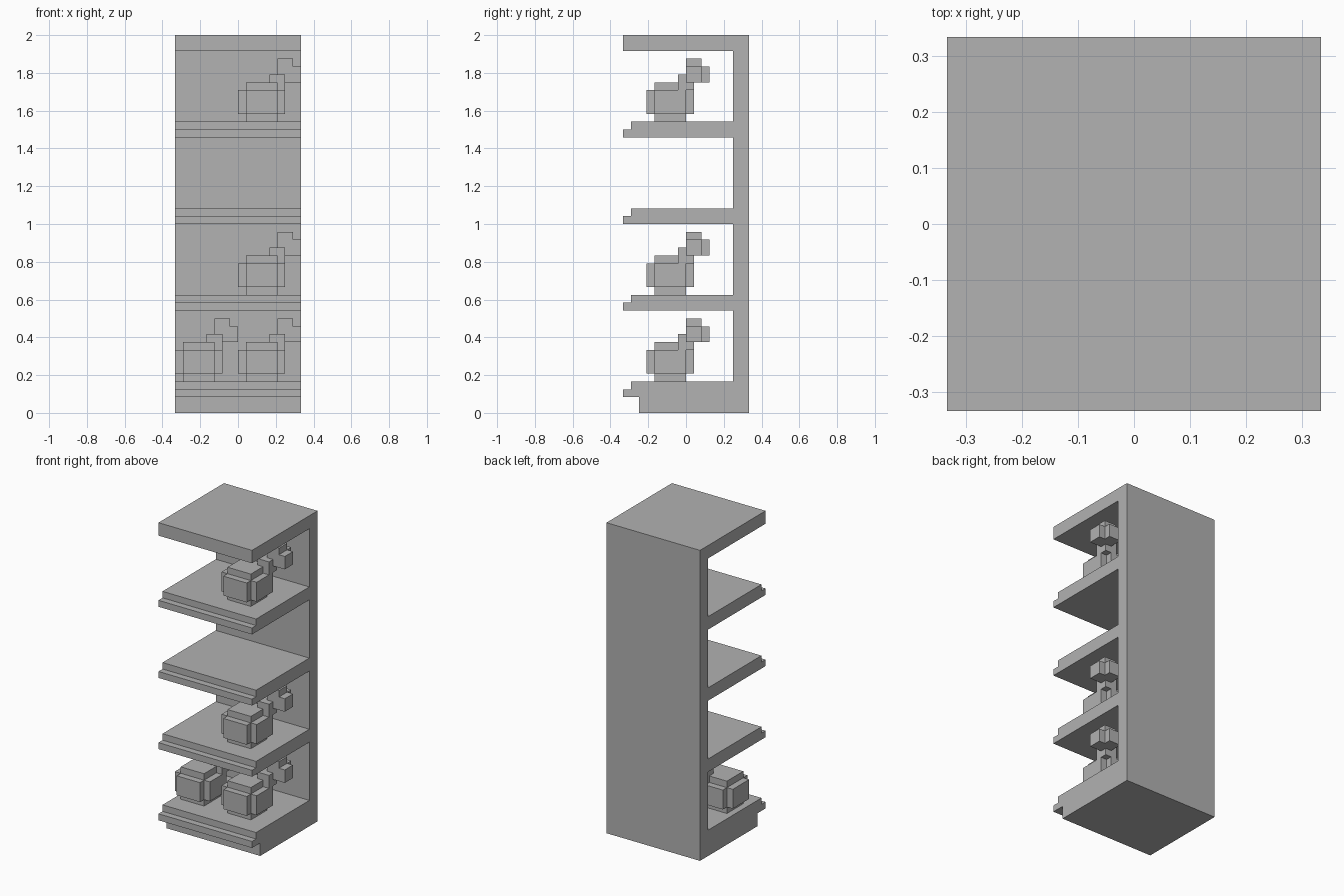
import bpy, bmesh
from mathutils import Vector

if "Cube" in bpy.data.objects:
    bpy.data.objects.remove(bpy.data.objects["Cube"])

U = 2 / 48  # grid step: everything sits on a 16 x 16 x 48 block grid

grey = bpy.data.materials.new("light_grey")
grey.use_nodes = True
colour = (0.445, 0.445, 0.445, 1)
grey.diffuse_color = colour
grey.node_tree.nodes["Principled BSDF"].inputs["Base Color"].default_value = colour


def finish(name, bm, offset=(0, 0, 0)):
    bmesh.ops.remove_doubles(bm, verts=bm.verts, dist=0.01)
    bmesh.ops.dissolve_limit(bm, angle_limit=0.01, verts=bm.verts, edges=bm.edges)
    bmesh.ops.recalc_face_normals(bm, faces=bm.faces)
    for v in bm.verts:
        v.co = (v.co + Vector(offset)) * U
    mesh = bpy.data.meshes.new(name)
    bm.to_mesh(mesh)
    bm.free()
    mesh.materials.append(grey)
    obj = bpy.data.objects.new(name, mesh)
    bpy.context.collection.objects.link(obj)
    return obj


def block_shape(name, boxes, offset):
    """Union of grid boxes, keeping only the outer skin."""
    cells = {(x, y, z) for (x0, x1, y0, y1, z0, z1) in boxes
             for x in range(x0, x1) for y in range(y0, y1) for z in range(z0, z1)}
    bm = bmesh.new()
    for cell in cells:
        for axis in range(3):
            for side in (0, 1):
                near = list(cell)
                near[axis] += 2 * side - 1
                if tuple(near) in cells:
                    continue
                a, b = [i for i in range(3) if i != axis]
                corners = []
                for da, db in ((0, 0), (1, 0), (1, 1), (0, 1)):
                    p = list(cell)
                    p[axis] += side
                    p[a] += da
                    p[b] += db
                    corners.append(bm.verts.new(p))
                bm.faces.new(corners)
    return finish(name, bm, offset)


# Shelf unit: one side outline (y, z), extruded across the width
outline = [(8, 0), (8, 48), (-8, 48), (-8, 46), (6, 46)]
for base in (35, 24, 13):
    outline += [(6, base + 2), (-7, base + 2), (-7, base + 1),
                (-8, base + 1), (-8, base), (6, base)]
outline += [(6, 4), (-7, 4), (-7, 3), (-8, 3), (-8, 2), (-6, 2), (-6, 0)]

bm = bmesh.new()
side = bm.faces.new([bm.verts.new((-8, y, z)) for y, z in outline])
grown = bmesh.ops.extrude_face_region(bm, geom=[side], use_keep_orig=True)
for v in grown["geom"]:
    if isinstance(v, bmesh.types.BMVert):
        v.co.x = 8
finish("shelf_unit", bm)

# Round blocky ornament with a neck and a knob leaning to the back
ornament = [
    (1, 5, -4, 0, 0, 5),   # body core
    (0, 6, -4, 0, 1, 4),   # body side bulges
    (1, 5, -5, 1, 1, 4),   # body front and back bulges
    (4, 6, -1, 1, 4, 6),   # neck
    (5, 7, 0, 2, 5, 8),    # knob core
    (7, 8, 0, 2, 5, 7),    # knob side bulge
    (5, 7, 2, 3, 5, 7),    # knob back bulge
]
for name, x, z in (("top_ornament", 0, 37), ("middle_ornament", 0, 15),
                   ("lower_left_ornament", 0, 4), ("lower_right_ornament", -8, 4)):
    block_shape(name, ornament, (x, 0, z))
